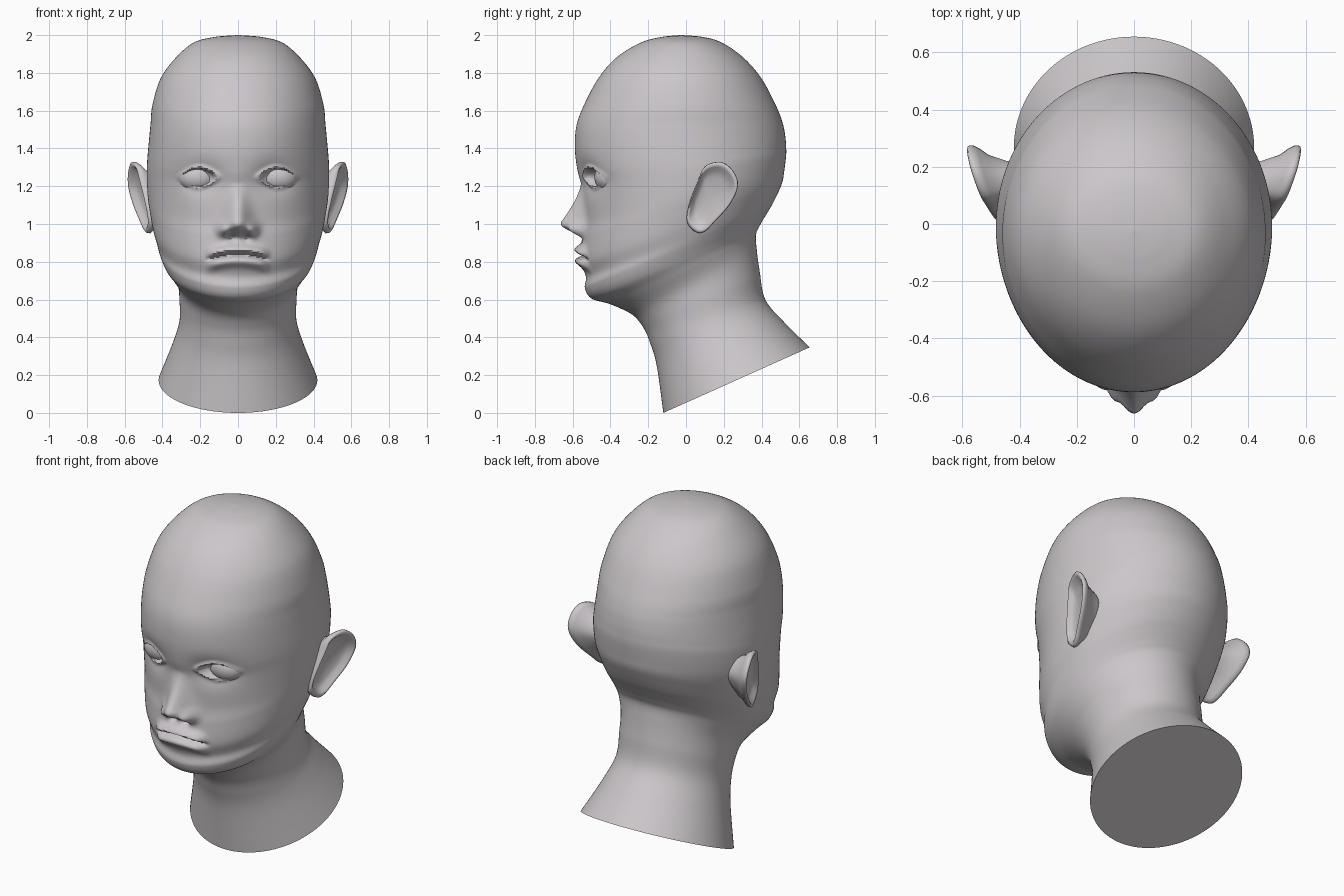
import bpy, bmesh, math
from math import exp, sin, cos, pi

if "Cube" in bpy.data.objects:
    bpy.data.objects.remove(bpy.data.objects["Cube"])

skin = bpy.data.materials.new("pale_grey")
skin.use_nodes = True
COLOUR = (0.6, 0.57, 0.59, 1)
skin.diffuse_color = COLOUR
skin.node_tree.nodes["Principled BSDF"].inputs["Base Color"].default_value = COLOUR


def finish(name, bm, mirror=False, angle=50):
    bmesh.ops.recalc_face_normals(bm, faces=bm.faces)
    mesh = bpy.data.meshes.new(name)
    bm.to_mesh(mesh)
    bm.free()
    mesh.materials.append(skin)
    ob = bpy.data.objects.new(name, mesh)
    bpy.context.collection.objects.link(ob)
    if mirror:
        ob.modifiers.new("mirror", 'MIRROR').use_mirror_merge = False
    bpy.ops.object.select_all(action='DESELECT')
    ob.select_set(True)
    bpy.context.view_layer.objects.active = ob
    bpy.ops.object.shade_smooth_by_angle(angle=math.radians(angle))
    return ob


def bridge(bm, rings):
    for a, b in zip(rings, rings[1:]):
        n = len(a)
        for i in range(n):
            bm.faces.new((a[i], a[(i + 1) % n], b[(i + 1) % n], b[i]))


def spline(p0, p1, p2, p3, t):
    return [0.5 * (2 * b + (c - a) * t + (2 * a - 5 * b + 4 * c - d) * t * t
                   + (3 * b - a - 3 * c + d) * t ** 3)
            for a, b, c, d in zip(p0, p1, p2, p3)]


def bell(d, s):
    return exp(-(d / s) ** 2)


def smooth(t):
    t = max(0, min(1, t))
    return t * t * (3 - 2 * t)


def face_relief(x, z):
    """Forward (negative) or backward (positive) offset of the face."""
    x = abs(x)
    # Nose: bridge, tip, wings and nostrils
    t = max(0, min(1, (1.22 - z) / 0.21))
    d = -0.125 * t ** 1.3 * (1 - smooth((1.0 - z) / 0.08)) * bell(x, 0.04 + 0.03 * t)
    d -= 0.05 * bell(x - 0.075, 0.032) * bell(z - 0.967, 0.034)
    d += 0.03 * bell(x - 0.04, 0.02) * bell(z - 0.925, 0.016)
    # Eye sockets, lids and the openings for the eyes
    d += 0.035 * bell(x - 0.19, 0.11) * bell(z - 1.24, 0.08)
    u, v = (x - 0.205) / 0.083, (z - 1.247) / 0.047
    r = math.hypot(u, v * (1 + 0.3 * u * u))
    d += 0.035 * (1 - smooth((r - 0.85) / 0.2)) - 0.014 * bell(r - 1.15, 0.2)
    # Lips and the line between them
    h = z - 0.838 + x * x
    m = smooth(1.6 * (1 - (x / 0.18) ** 2))
    d -= m * (0.038 * bell(h - 0.026, 0.026) + 0.032 * bell(h + 0.035, 0.028))
    d += m * 0.04 * bell(h, 0.01)
    return d


# Head and neck: tilted oval sections (front y, front z, back y, back z, half width)
SECTIONS = [
    (-.12, 0, .655, .347, .42), (-.155, .25, .52, .48, .345),
    (-.19, .37, .42, .6, .31), (-.225, .45, .39, .75, .31),
    (-.285, .52, .375, .86, .32), (-.40, .575, .37, .94, .36),
    (-.50, .605, .39, .99, .39), (-.535, .66, .425, 1.05, .415),
    (-.53, .72, .455, 1.1, .43), (-.555, .8, .485, 1.16, .45),
    (-.55, .92, .51, 1.22, .467), (-.537, 1.02, .52, 1.28, .478),
    (-.55, 1.18, .53, 1.36, .483), (-.575, 1.28, .53, 1.41, .48),
    (-.588, 1.4, .525, 1.47, .472), (-.58, 1.52, .51, 1.54, .463),
    (-.54, 1.63, .475, 1.63, .453), (-.465, 1.77, .40, 1.77, .41),
    (-.37, 1.88, .305, 1.88, .33), (-.24, 1.96, .19, 1.96, .235),
    (-.13, 1.99, .09, 1.99, .125), (-.03, 2, -.02, 2, .005)]
SEGMENTS, STEPS = 176, 12
bm = bmesh.new()
rings = []
last = len(SECTIONS) - 1
for k in range(last):
    keys = [SECTIONS[max(0, min(last, k + o))] for o in (-1, 0, 1, 2)]
    for s in range(STEPS + (k == last - 1)):
        yf, zf, yb, zb, w = spline(*keys, s / STEPS)
        ring = []
        for i in range(SEGMENTS):
            a = 2 * pi * i / SEGMENTS
            a -= 0.45 * sin(a)
            f = (1 - cos(a)) / 2
            x, y, z = w * sin(a), yf + (yb - yf) * f, zf + (zb - zf) * f
            if y < -0.2 and z > 0.65:
                y += face_relief(x, z)
            ring.append(bm.verts.new((x, y, z)))
        rings.append(ring)
bridge(bm, rings)
bm.faces.new(rings[0])
bm.faces.new(rings[-1])
finish("head_and_neck", bm)

# Eyeballs
bm = bmesh.new()
bmesh.ops.create_uvsphere(bm, u_segments=32, v_segments=20, radius=1)
for v in bm.verts:
    v.co = (0.21 + 0.105 * v.co.x, -0.408 + 0.077 * v.co.y, 1.247 + 0.08 * v.co.z)
finish("eyeballs", bm, mirror=True)

# Ears: a side outline (y, z), stepped from the root round the rim into the bowl
OUTLINE = [(.055, .955), (.005, 1.01), (.015, 1.1), (.06, 1.22), (.1, 1.305),
           (.185, 1.328), (.25, 1.28), (.275, 1.2), (.23, 1.1), (.15, 1.01), (.1, .96)]
LAYERS = [(.55, -.17), (.64, -.11), (.78, -.055), (.93, -.032), (1, -.014), (.99, .002),
          (.93, .008), (.86, .002), (.76, -.018), (.58, -.028), (.3, -.034), (.02, -.036)]
n = len(OUTLINE)
curve = [spline(*[OUTLINE[(i + o) % n] for o in (-1, 0, 1, 2)], s / 4)
         for i in range(n) for s in range(4)]
bm = bmesh.new()
rings = []
for scale, depth in LAYERS:
    ring = []
    for cy, cz in curve:
        y, z = 0.125 + (cy - 0.125) * scale, 1.14 + (cz - 1.14) * scale
        x = 0.49 + 0.33 * (y - 0.03) + 0.12 * (z - 1.15) + depth
        ring.append(bm.verts.new((x, y, z)))
    rings.append(ring)
bridge(bm, rings)
bm.faces.new(rings[0])
bm.faces.new(rings[-1])
ears = finish("ears", bm, mirror=True, angle=80)
